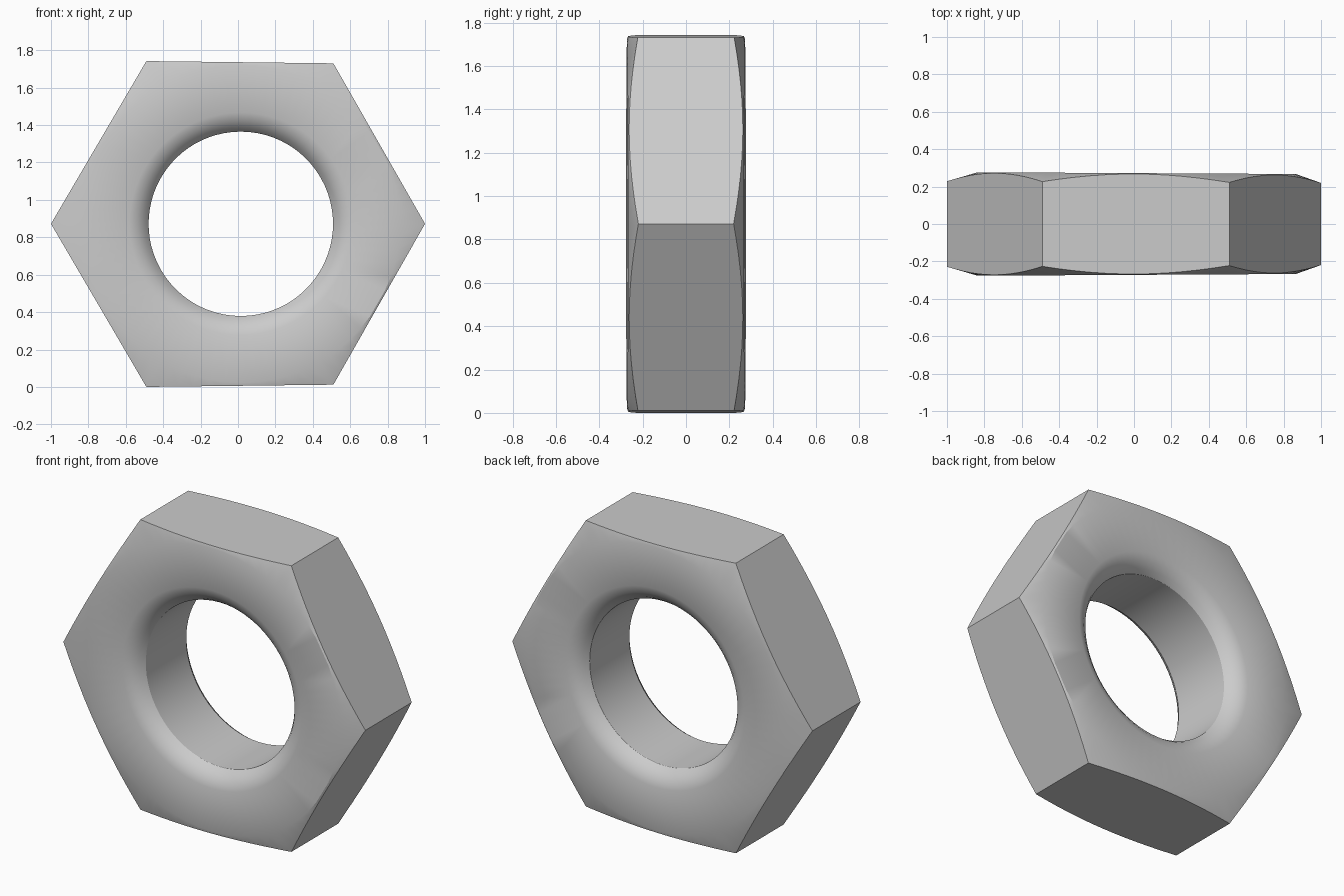
import bpy, bmesh, math
from mathutils import Vector

if "Cube" in bpy.data.objects:
    bpy.data.objects.remove(bpy.data.objects["Cube"], do_unlink=True)

steel = bpy.data.materials.new("light grey steel")
steel.use_nodes = True
grey = (0.6, 0.6, 0.6, 1)
steel.diffuse_color = grey
steel.node_tree.nodes["Principled BSDF"].inputs["Base Color"].default_value = grey

# Slightly uneven hexagon outline (x, z) and bore centre
corners = [Vector(c) for c in ((1, .872), (.51, 1.73), (-.49, 1.742),
                               (-1, .872), (-.49, 0), (.51, .012))]
bore = Vector((.015, .872))
centre = Vector((0, .872))
STEPS = 12
# Half profile (radius, depth): bore wall, rounded countersink, flat face
half = [(.493, .19), (.515, .222), (.55, .25), (.595, .268), (.85, .272)]


def section(p):
    """Closed cross-section through one point of the hexagon outline."""
    direction = (p - bore).normalized()
    side = [(bore + direction * min(r, (p - bore).length - .01), d) for r, d in half]
    # Conical chamfer meets the hexagon in a curved edge
    side.append((p, .272 - max(0, (p - centre).length - .85) * .32))
    front = [(q, -d) for q, d in side]
    back = [(q, d) for q, d in reversed(side)]
    return [(q.x, d * (1 - .02 * q.x), q.y) for q, d in front + back]


bm = bmesh.new()
rings = []
for i, c in enumerate(corners):
    following = corners[(i + 1) % len(corners)]
    for s in range(STEPS):
        rings.append([bm.verts.new(v) for v in section(c.lerp(following, s / STEPS))])
for i, ring in enumerate(rings):
    other = rings[(i + 1) % len(rings)]
    for j in range(len(ring)):
        k = (j + 1) % len(ring)
        bm.faces.new((ring[j], ring[k], other[k], other[j]))
bmesh.ops.recalc_face_normals(bm, faces=bm.faces)

mesh = bpy.data.meshes.new("hex_nut")
bm.to_mesh(mesh)
bm.free()
mesh.materials.append(steel)
nut = bpy.data.objects.new("hex_nut", mesh)
bpy.context.collection.objects.link(nut)

bpy.ops.object.select_all(action='DESELECT')
bpy.context.view_layer.objects.active = nut
nut.select_set(True)
bpy.ops.object.shade_smooth_by_angle(angle=math.radians(28))
